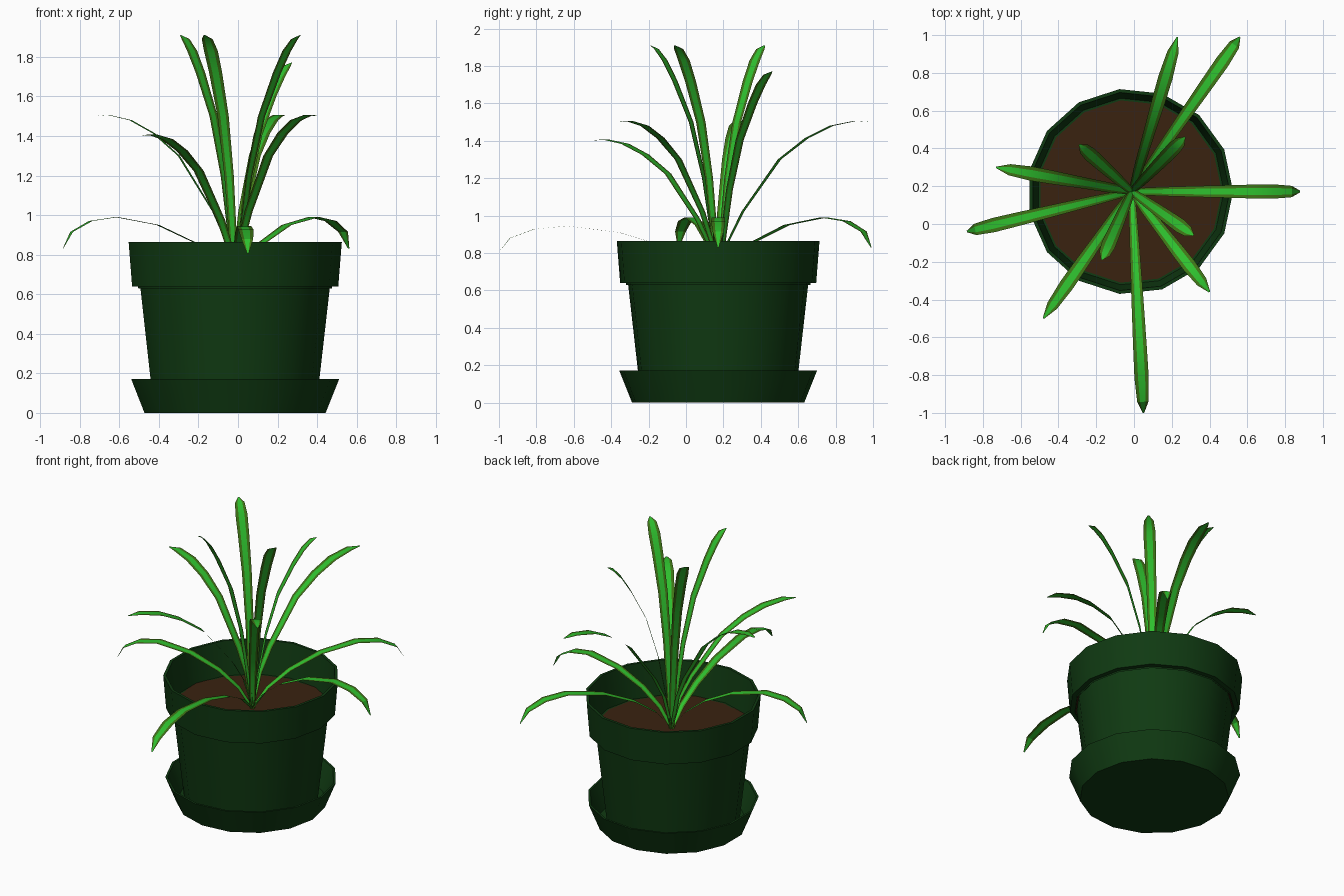
import bpy, bmesh, math
from mathutils import Vector

cube = bpy.data.objects.get("Cube")
if cube:
    bpy.data.objects.remove(cube, do_unlink=True)

CX, CY = -0.02, 0.172      # pot axis
SIDES = 15
SOIL_Z = 0.64


def material(name, rgb):
    m = bpy.data.materials.new(name)
    m.use_nodes = True
    m.diffuse_color = (*rgb, 1)
    bsdf = m.node_tree.nodes["Principled BSDF"]
    bsdf.inputs["Base Color"].default_value = (*rgb, 1)
    bsdf.inputs["Roughness"].default_value = 0.8
    return m


POT = material("dark green plastic", (0.005, 0.042, 0.006))
SOIL = material("brown soil", (0.042, 0.016, 0.005))
BRIGHT = material("bright leaf green", (0.028, 0.54, 0.028))
OLIVE = material("olive leaf edge", (0.05, 0.18, 0.008))


def finish(name, bm, mats, location):
    mesh = bpy.data.meshes.new(name)
    bm.to_mesh(mesh)
    bm.free()
    for m in mats:
        mesh.materials.append(m)
    ob = bpy.data.objects.new(name, mesh)
    ob.location = location
    bpy.context.collection.objects.link(ob)
    bpy.ops.object.select_all(action='DESELECT')
    ob.select_set(True)
    bpy.context.view_layer.objects.active = ob
    bpy.ops.object.shade_smooth_by_angle(angle=math.radians(30))
    return ob


def lathe(name, profile, mat, cap_start=False, cap_end=False):
    """Turn (radius, height) points around the pot axis."""
    bm = bmesh.new()
    rings = []
    for r, z in profile:
        rings.append([bm.verts.new((r * math.cos(a), r * math.sin(a), z))
                      for a in (2 * math.pi * i / SIDES for i in range(SIDES))])
    for lo, hi in zip(rings, rings[1:]):
        for i in range(SIDES):
            j = (i + 1) % SIDES
            bm.faces.new((lo[i], lo[j], hi[j], hi[i]))
    if cap_start:
        bm.faces.new(rings[0][::-1])
    if cap_end:
        bm.faces.new(rings[-1])
    return finish(name, bm, [mat], (CX, CY, 0))


# Pot with overhanging rim, saucer and soil
lathe("pot", [(0.415, 0.025), (0.485, SOIL_Z), (0.527, SOIL_Z), (0.545, 0.865),
              (0.527, 0.865), (0.495, SOIL_Z - 0.01)], POT, cap_start=True)
lathe("saucer", [(0.463, 0), (0.532, 0.172), (0.518, 0.172), (0.455, 0.02)],
      POT, cap_start=True, cap_end=True)
lathe("soil", [(0.497, SOIL_Z)], SOIL, cap_end=True)

# Leaf arcs: (fraction of reach, height above soil)
LOW = [(0, 0), (0.10, 0.125), (0.245, 0.225), (0.45, 0.31), (0.69, 0.35),
       (0.84, 0.33), (0.95, 0.275), (1, 0.19)]
MID = [(0, 0), (0.07, 0.23), (0.16, 0.38), (0.40, 0.66), (0.58, 0.775),
       (0.74, 0.84), (0.90, 0.867), (1, 0.86)]
HIGH = [(0, 0), (0.08, 0.23), (0.21, 0.56), (0.40, 0.86), (0.64, 1.08),
        (0.79, 1.19), (0.91, 1.25), (1, 1.27)]
WIDTHS = [0.032, 0.042, 0.052, 0.062, 0.072, 0.076, 0.060, 0.008]
BASE = Vector((-0.012, 0.172, SOIL_Z))


def leaf(name, arc, tip_x, tip_y, lift=1.0):
    """Flat three-strip blade following an arc towards its tip."""
    reach = Vector((tip_x - BASE.x, tip_y - BASE.y, 0))
    side = Vector((-reach.y, reach.x, 0)).normalized()
    bm = bmesh.new()
    rows = []
    for (t, h), w in zip(arc, WIDTHS):
        mid = reach * t + Vector((0, 0, h * lift))
        rows.append([bm.verts.new(mid + side * w * s)
                     for s in (-0.5, -0.25, 0.25, 0.5)])
    for a, b in zip(rows, rows[1:]):
        for i in range(3):
            f = bm.faces.new((a[i], b[i], b[i + 1], a[i + 1]))
            f.material_index = 0 if i == 1 else 1
    return finish(name, bm, [BRIGHT, OLIVE], BASE)


LEAVES = {
    "low_leaf": (LOW, [(0.88, 0.172, 1), (0.56, 0.99, 1),
                       (-0.885, -0.04, 1), (0.05, -1.0, 0.87)]),
    "middle_leaf": (MID, [(0.23, 0.99, 1), (-0.73, 0.30, 1),
                          (0.40, -0.36, 1), (-0.48, -0.50, 0.885)]),
    "tall_leaf": (HIGH, [(-0.29, 0.42, 1), (0.27, 0.46, 0.89),
                         (0.315, -0.06, 1), (-0.17, -0.19, 1)]),
}
for kind, (arc, tips) in LEAVES.items():
    for n, (x, y, lift) in enumerate(tips, 1):
        leaf(f"{kind}_{n}", arc, x, y, lift)
